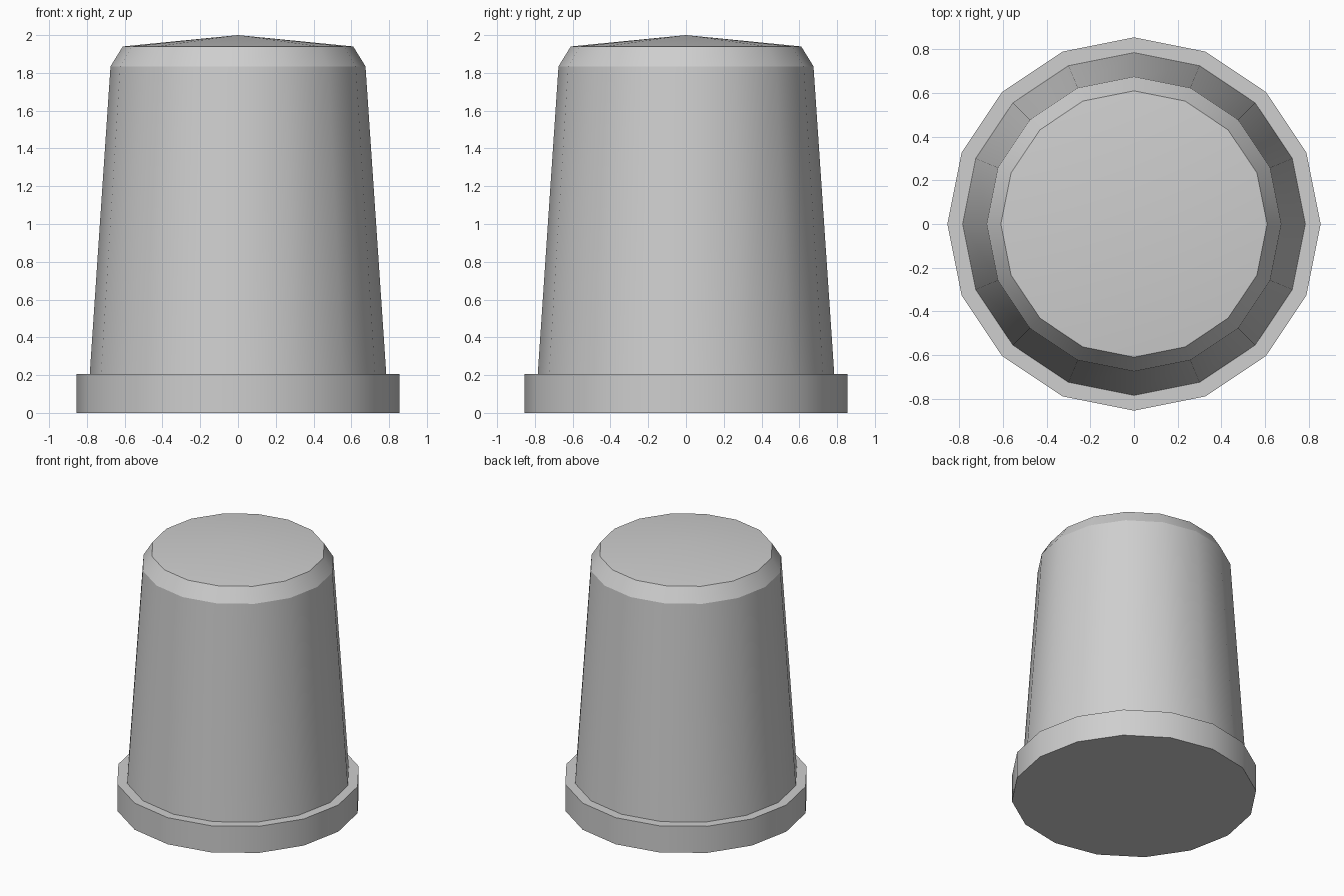
import bpy, bmesh, math

if "Cube" in bpy.data.objects:
    bpy.data.objects.remove(bpy.data.objects["Cube"])

SIDES = 16

grey = bpy.data.materials.new("light grey")
grey.diffuse_color = (0.62, 0.62, 0.62, 1)
grey.use_nodes = True
grey.node_tree.nodes["Principled BSDF"].inputs["Base Color"].default_value = grey.diffuse_color

# Half profile as (radius, height): base rim, tapered wall, bevel, shallow cone
PROFILE = [(0.855, 0), (0.855, 0.205), (0.785, 0.205),
           (0.675, 1.835), (0.61, 1.94)]
APEX = 2.0


def lathe(name, profile, apex):
    bm = bmesh.new()
    rings = []
    for r, z in profile:
        rings.append([bm.verts.new((r * math.cos(2 * math.pi * i / SIDES),
                                    r * math.sin(2 * math.pi * i / SIDES), z))
                      for i in range(SIDES)])
    # Side bands
    for low, high in zip(rings, rings[1:]):
        for i in range(SIDES):
            j = (i + 1) % SIDES
            bm.faces.new((low[i], low[j], high[j], high[i]))
    # Flat underside and pointed top
    bm.faces.new(rings[0][::-1])
    tip = bm.verts.new((0, 0, apex))
    for i in range(SIDES):
        bm.faces.new((rings[-1][i], rings[-1][(i + 1) % SIDES], tip))
    mesh = bpy.data.meshes.new(name)
    bm.to_mesh(mesh)
    bm.free()
    mesh.materials.append(grey)
    obj = bpy.data.objects.new(name, mesh)
    bpy.context.collection.objects.link(obj)
    return obj


cap = lathe("tapered_cap", PROFILE, APEX)
bpy.context.view_layer.objects.active = cap
cap.select_set(True)
bpy.ops.object.shade_smooth_by_angle(angle=math.radians(25))
